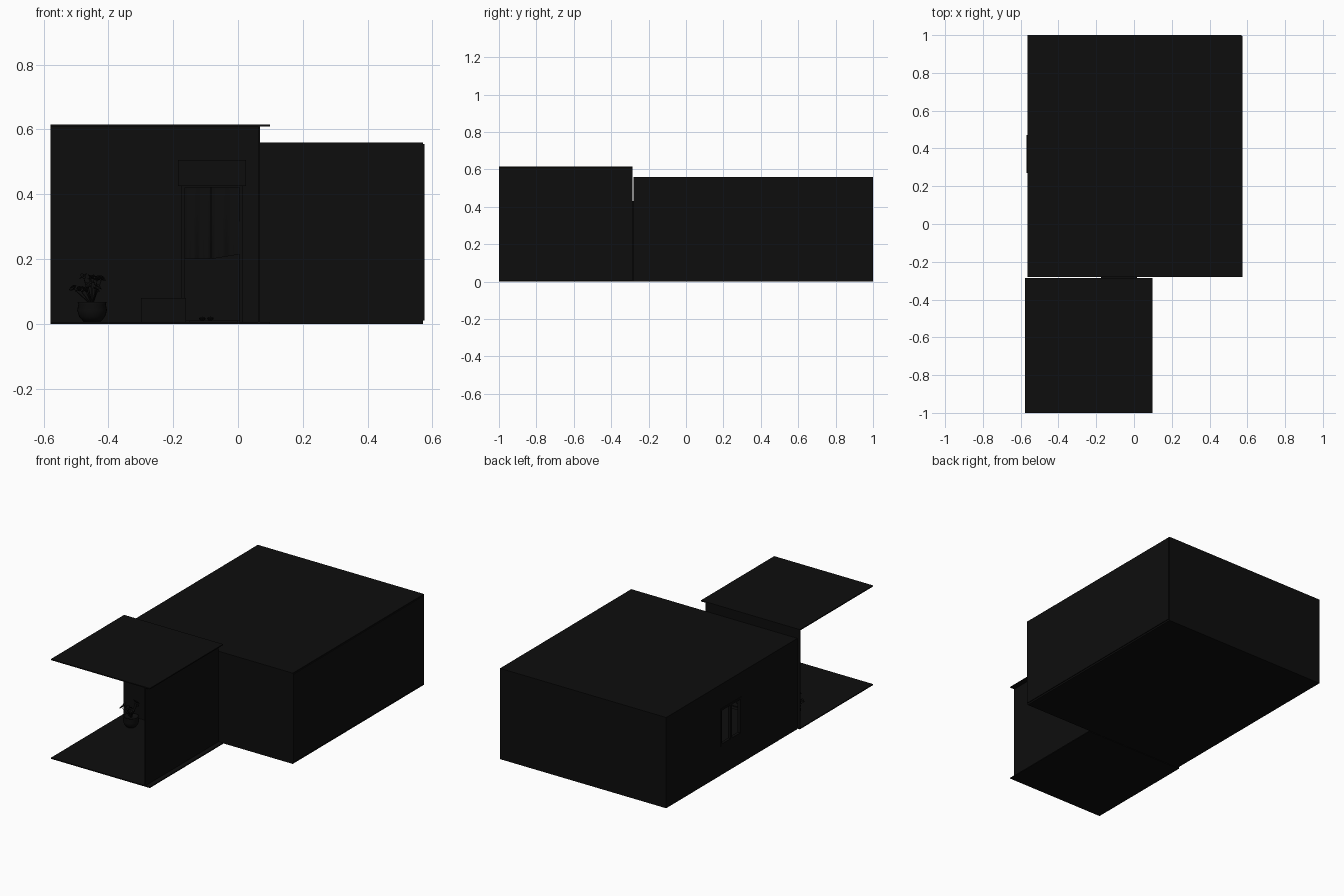
import bpy, bmesh, math, random
from mathutils import Matrix, Vector

random.seed(4)
cube = bpy.data.objects.get("Cube")
if cube:
    bpy.data.objects.remove(cube)

# One near-black colour for everything
black = bpy.data.materials.new("soft_black")
black.use_nodes = True
black.diffuse_color = (0.004, 0.004, 0.004, 1)
black.node_tree.nodes["Principled BSDF"].inputs["Base Color"].default_value = (0.004, 0.004, 0.004, 1)


def finish(name, bm):
    mesh = bpy.data.meshes.new(name)
    bm.to_mesh(mesh)
    bm.free()
    mesh.materials.append(black)
    obj = bpy.data.objects.new(name, mesh)
    bpy.context.collection.objects.link(obj)
    return obj


def boxes(name, *spans):
    """One object from boxes given as (x0, x1), (y0, y1), (z0, z1)."""
    bm = bmesh.new()
    for span in spans:
        size = [b - a for a, b in span]
        mid = Vector([(a + b) / 2 for a, b in span])
        bmesh.ops.create_cube(bm, size=1, matrix=Matrix.Translation(mid) @ Matrix.Diagonal((*size, 1)))
    return finish(name, bm)


def wall_with_opening(name, axis, depth, length, height, hole, hole_z):
    """Thin wall along axis 'x' or 'y', built around a rectangular opening."""
    parts = [((length[0], hole[0]), height), ((hole[1], length[1]), height),
             (hole, (hole_z[1], height[1]))]
    if hole_z[0] > height[0]:
        parts.append((hole, (height[0], hole_z[0])))
    boxes(name, *[(run, depth, z) if axis == "x" else (depth, run, z) for run, z in parts])


def lathe(name, profile, centre, steps=24):
    bm = bmesh.new()
    verts = [bm.verts.new((r, 0, z)) for r, z in profile]
    edges = [bm.edges.new(pair) for pair in zip(verts, verts[1:])]
    bmesh.ops.spin(bm, geom=verts + edges, axis=(0, 0, 1), cent=(0, 0, 0),
                   angle=math.tau, steps=steps)
    bmesh.ops.remove_doubles(bm, verts=bm.verts, dist=0.0001)
    bmesh.ops.recalc_face_normals(bm, faces=bm.faces)
    bmesh.ops.translate(bm, verts=bm.verts, vec=centre)
    for face in bm.faces:
        face.smooth = True
    return finish(name, bm)


# Main room: floor, roof and thin walls
door, door_z = (-0.17, 0.01), (0, 0.43)
window, window_z = (0.27, 0.47), (0.18, 0.41)
front, back = -0.28, 0.995
boxes("room_floor", ((-0.565, 0.57), (front, 1), (0, 0.01)))
boxes("room_roof", ((-0.565, 0.57), (front, 1), (0.55, 0.56)))
boxes("room_left_wall", ((0.565, 0.575), (front, back), (0.01, 0.555)))
boxes("room_back_wall", ((-0.565, 0.57), (0.985, 1), (0.005, 0.555)))
wall_with_opening("room_front_wall", "x", (front, -0.27), (-0.565, 0.57),
                  (0.005, 0.555), door, door_z)
wall_with_opening("room_right_wall", "y", (-0.565, -0.555), (front, back),
                  (0.005, 0.555), window, window_z)

# Window frame with centre bar
fx, bar = (-0.568, -0.55), 0.012
boxes("window_frame",
      (fx, (window[0], window[0] + bar), window_z),
      (fx, (window[1] - bar, window[1]), window_z),
      (fx, (0.364, 0.376), window_z),
      (fx, window, (window_z[0], window_z[0] + bar)),
      (fx, window, (window_z[1] - bar, window_z[1])))

# Open entrance porch
porch_y = (-1, -0.285)
boxes("porch_floor", ((-0.578, 0.098), porch_y, (0, 0.006)))
boxes("porch_roof", ((-0.578, 0.098), porch_y, (0.609, 0.615)))
boxes("porch_side_wall", ((0.062, 0.068), porch_y, (0, 0.612)))
wall_with_opening("porch_back_wall", "x", (-0.29, -0.285), (-0.578, 0.066),
                  (0, 0.612), door, door_z)

# Doorway: frame, blank board above, low cabinet and step mat
boxes("door_frame", *[((x - 0.006, x + 0.006), (-0.3, -0.27), door_z) for x in door],
      (door, (-0.3, -0.27), (0.42, 0.43)))
boxes("door_board", ((-0.185, 0.025), (-0.315, -0.29), (0.425, 0.505)))
boxes("shoe_cabinet", ((-0.3, -0.16), (-0.36, -0.29), (0.006, 0.08)))
boxes("door_mat", ((-0.15, 0), (-0.4, -0.31), (0.006, 0.011)))

# Two hanging curtain flaps with soft folds and a sagging hem
for side, x0, x1 in (("right", -0.168, -0.085), ("left", -0.081, 0.008)):
    bm = bmesh.new()
    bmesh.ops.create_grid(bm, x_segments=16, y_segments=4, size=0.5)
    for v in bm.verts:
        u, drop = v.co.x + 0.5, 0.5 - v.co.y
        hem = 0.2 + 0.015 * u * (side == "left")
        v.co = (x0 + (x1 - x0) * u,
                -0.294 + 0.005 * drop * math.sin(u * math.tau * 2),
                0.425 + (hem - 0.425) * drop)
    for face in bm.faces:
        face.smooth = True
    finish("curtain_" + side, bm)

# Slippers
for side, x in (("right", -0.11), ("left", -0.085)):
    bm = bmesh.new()
    bmesh.ops.create_uvsphere(bm, u_segments=12, v_segments=8, radius=1,
                              matrix=Matrix.Translation((x, -0.36, 0.016)) @ Matrix.Diagonal((0.01, 0.025, 0.006, 1)))
    finish("slipper_" + side, bm)

# Potted plant
pot = Vector((-0.45, -0.4, 0.006))
lathe("plant_pot", [(0, 0), (0.026, 0), (0.04, 0.016), (0.046, 0.036), (0.042, 0.055),
                    (0.045, 0.062), (0.038, 0.062), (0.036, 0.054), (0, 0.054)], pot)
stems, leaves = bmesh.new(), bmesh.new()
base = pot + Vector((0, 0, 0.05))
for i in range(12):
    turn = i * 2.4
    reach = 0.02 + 0.035 * random.random()
    tip = base + Vector((math.cos(turn) * reach - 0.015, math.sin(turn) * reach,
                         0.045 + 0.05 * random.random()))
    line = tip - base
    aim = line.to_track_quat("Z", "Y").to_matrix().to_4x4()
    bmesh.ops.create_cone(stems, segments=6, radius1=0.002, radius2=0.001, depth=line.length,
                          matrix=Matrix.Translation((base + tip) / 2) @ aim)
    for spread in (-0.8, 0.8):
        tilt = Matrix.Rotation(turn + spread, 4, "Z") @ Matrix.Rotation(0.6, 4, "Y")
        bmesh.ops.create_uvsphere(leaves, u_segments=8, v_segments=6, radius=1,
                                  matrix=Matrix.Translation(tip) @ tilt @ Matrix.Diagonal((0.015, 0.008, 0.002, 1)))
finish("plant_stems", stems)
finish("plant_leaves", leaves)
